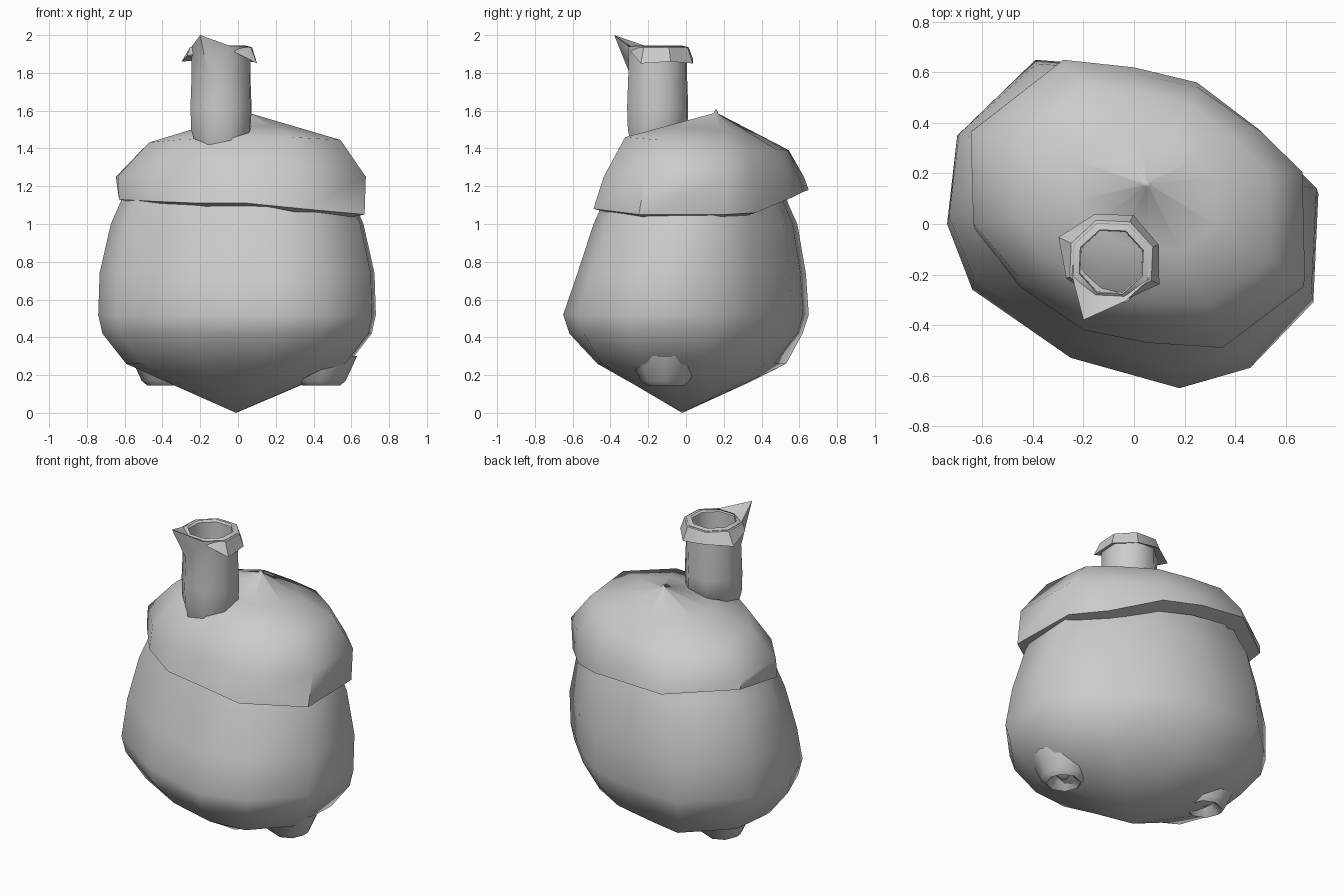
import bpy, bmesh, math
from mathutils import Vector

if "Cube" in bpy.data.objects:
    bpy.data.objects.remove(bpy.data.objects["Cube"], do_unlink=True)

mat = bpy.data.materials.new("plain grey")
mat.use_nodes = True
GREY = (0.6, 0.6, 0.6, 1)
mat.diffuse_color = GREY
mat.node_tree.nodes["Principled BSDF"].inputs["Base Color"].default_value = GREY


def loft(name, rings, start=None, end=None, angle=50):
    """Skin counter-clockwise rings; optional closing points at either end."""
    bm = bmesh.new()
    rows = [[bm.verts.new(p) for p in ring] for ring in rings]
    n = len(rows[0])
    for a, b in zip(rows, rows[1:]):
        for i in range(n):
            j = (i + 1) % n
            bm.faces.new((a[i], a[j], b[j], b[i]))
    if start is not None:
        v = bm.verts.new(start)
        for i in range(n):
            bm.faces.new((v, rows[0][(i + 1) % n], rows[0][i]))
    if end is not None:
        v = bm.verts.new(end)
        for i in range(n):
            bm.faces.new((rows[-1][i], rows[-1][(i + 1) % n], v))
    mesh = bpy.data.meshes.new(name)
    bm.to_mesh(mesh)
    bm.free()
    mesh.materials.append(mat)
    obj = bpy.data.objects.new(name, mesh)
    bpy.context.collection.objects.link(obj)
    bpy.ops.object.select_all(action='DESELECT')
    bpy.context.view_layer.objects.active = obj
    obj.select_set(True)
    bpy.ops.object.shade_smooth_by_angle(angle=math.radians(angle))
    return obj


def circle(cx, cy, z, r, n=8, turn=0.0):
    return [Vector((cx + r * math.cos(turn + math.tau * i / n),
                    cy + r * math.sin(turn + math.tau * i / n), z)) for i in range(n)]


# Sack body: one lopsided outline, rescaled at each height
belly = [(.73, .12), (.5, .36), (.25, .56), (0, .62), (-.39, .65), (-.70, .35),
         (-.74, 0), (-.64, -.26), (-.25, -.53), (.18, -.65), (.46, -.57), (.71, -.31)]
levels = [(.16, .5, .48, .02), (.26, .8, .8, .01), (.42, .97, .95, 0), (.52, 1, 1, 0),
          (.74, .99, .93, .03), (1.0, .91, .83, .05), (1.1, .85, .76, .05), (1.28, .75, .65, .06)]
body = []
for z, sx, sy, oy in levels:
    body.append([Vector((x * sx, y * sy + oy, z)) for x, y in belly])
for i in (2, 3, 8, 9):          # hollow between the leg bulges
    body[1][i] *= 0.92
    body[1][i].z = .26
loft("sack_body", body, start=(-.01, -.02, 0), end=(0, .06, 1.3))

# Leg openings: short flared cups with a small dome inside
for side, cx, cy in (("left", .44, -.11), ("right", -.38, .18)):
    cup = [circle(cx, cy, z, r) for z, r in
           ((.2, .045), (.165, .075), (.145, .1), (.17, .13), (.3, .19))]
    loft(side + "_leg_opening", cup, start=(cx, cy, .16))

# Drooping cap with an uneven rim and an off-centre peak
rim = [Vector(p) for p in (
    (.66, .2, 1.05), (.5, .37, 1.06), (.25, .56, 1.14), (0, .62, 1.17), (-.28, .65, 1.18),
    (-.64, .37, 1.2), (-.63, -.02, 1.13), (-.45, -.25, 1.12), (-.2, -.42, 1.11),
    (.05, -.47, 1.11), (.35, -.49, 1.08), (.67, -.25, 1.05))]
peak = Vector((.05, .16, 1.59))
lip = [Vector((p.x * .84, p.y * .84, p.z - .02)) for p in rim]
middle = [Vector((p.x * 1.01, p.y * .93 + .02, 1.25)) for p in rim]
shoulder = [Vector((p.x * .78 + .02, p.y * .76 + .05, 1.43 - .06 * p.y)) for p in rim]
crown = [p.lerp(peak, .45) for p in shoulder]
crown[3].z -= .035              # pleat behind the peak
tip = [peak + (p - peak) * .03 for p in shoulder]
loft("cap", [lip, rim, middle, shoulder, crown, tip], end=peak + Vector((0, 0, .02)))

# Chimney: open eight-sided tube, one top corner drawn out into a spike
CX, CY, TURN = -.09, -.15, math.radians(-115)


def tube(z, r):
    return circle(CX, CY, z, r, 8, TURN)


foot = tube(1.42, .15)
for p in foot:
    p.z += max(0, p.y + .25) * .3
top = tube(1.94, .165)
top[0] = Vector((-.2, -.38, 2.0))
inner_top = tube(1.93, .135)
loft("chimney", [foot, tube(1.5, .168), tube(1.62, .172), tube(1.8, .165), top,
                 inner_top, tube(1.46, .13)], end=(CX, CY, 1.46))

# Ragged collar folded down over the sides and back of the chimney top
flare = [.155, .16, .21, .2, .205, .2, .23, .19]
drop = [1.92, 1.92, 1.85, 1.86, 1.85, 1.87, 1.86, 1.89]
hem = [tube(z, r)[i] for i, (r, z) in enumerate(zip(flare, drop))]
fold = [tube(1.935, .145 if i < 2 else .175)[i] for i in range(8)]
loft("chimney_collar", [tube(1.88, .15), hem, fold, tube(1.945, .135)], angle=40)
